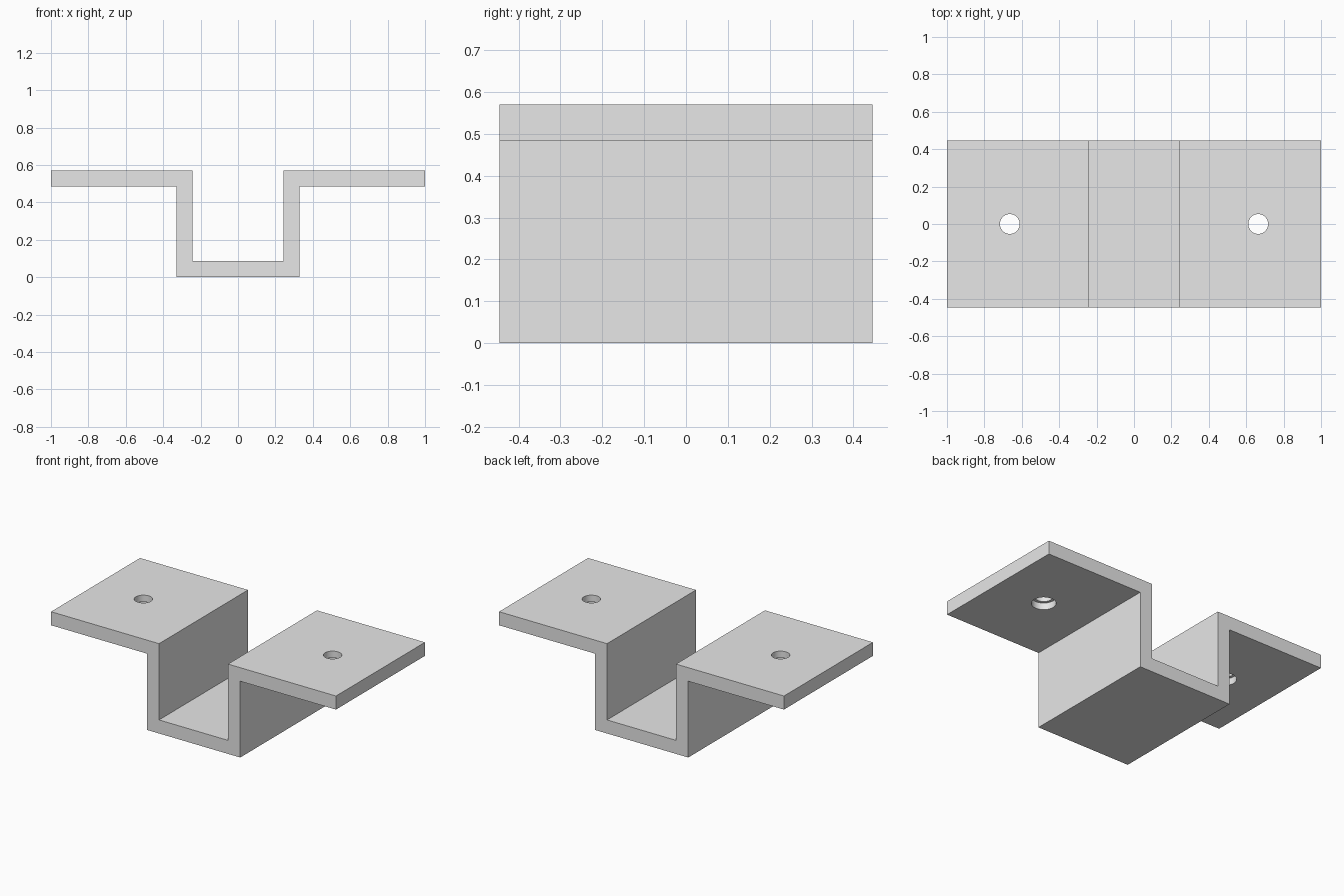
import bpy
import bmesh
import math

cube = bpy.data.objects.get("Cube")
if cube:
    bpy.data.objects.remove(cube, do_unlink=True)

HALF_DEPTH = 0.446
HEIGHT = 0.57
WALL = 0.086
OUTER = 0.328
INNER = OUTER - WALL
HOLE_X = 0.664
UNDER = HEIGHT - WALL

grey = bpy.data.materials.new("light_grey")
grey.use_nodes = True
grey.diffuse_color = (0.8, 0.8, 0.8, 1)
grey.node_tree.nodes["Principled BSDF"].inputs["Base Color"].default_value = (0.8, 0.8, 0.8, 1)

# Hat-shaped profile: right half, then its mirror image
half = [(OUTER, 0), (OUTER, UNDER), (1, UNDER), (1, HEIGHT), (INNER, HEIGHT), (INNER, WALL)]
profile = half + [(-x, z) for x, z in reversed(half)]

# Bracket body: extrude the profile from front to back
bm = bmesh.new()
face = bm.faces.new([bm.verts.new((x, -HALF_DEPTH, z)) for x, z in profile])
extruded = bmesh.ops.extrude_face_region(bm, geom=[face])["geom"]
bmesh.ops.translate(bm, vec=(0, 2 * HALF_DEPTH, 0),
                    verts=[v for v in extruded if isinstance(v, bmesh.types.BMVert)])
bmesh.ops.recalc_face_normals(bm, faces=bm.faces)
mesh = bpy.data.meshes.new("bracket")
bm.to_mesh(mesh)
bm.free()
mesh.materials.append(grey)
bracket = bpy.data.objects.new("bracket", mesh)
bpy.context.collection.objects.link(bracket)
bpy.context.view_layer.objects.active = bracket
bracket.select_set(True)


def bore(name, x, radius, low, high):
    """Cut a vertical round hole through the bracket."""
    bpy.ops.mesh.primitive_cylinder_add(vertices=48, radius=radius, depth=high - low,
                                        location=(x, 0, (low + high) / 2))
    cutter = bpy.context.object
    cutter.name = name
    cutter.hide_render = True
    cutter.data.materials.append(grey)
    cut = bracket.modifiers.new(name, "BOOLEAN")
    cut.operation = "DIFFERENCE"
    cut.solver = "EXACT"
    cut.object = cutter
    bpy.ops.object.select_all(action="DESELECT")
    bracket.select_set(True)
    bpy.context.view_layer.objects.active = bracket
    bpy.ops.object.modifier_apply(modifier=cut.name)
    bpy.data.objects.remove(cutter, do_unlink=True)


# Screw holes with a wider recess on the underside of each flange
for side in (-1, 1):
    bore("screw_hole", side * HOLE_X, 0.053, UNDER - 0.1, HEIGHT + 0.1)
    bore("screw_recess", side * HOLE_X, 0.07, UNDER - 0.1, UNDER + WALL / 2)

bpy.ops.object.shade_smooth_by_angle(angle=math.radians(30))
